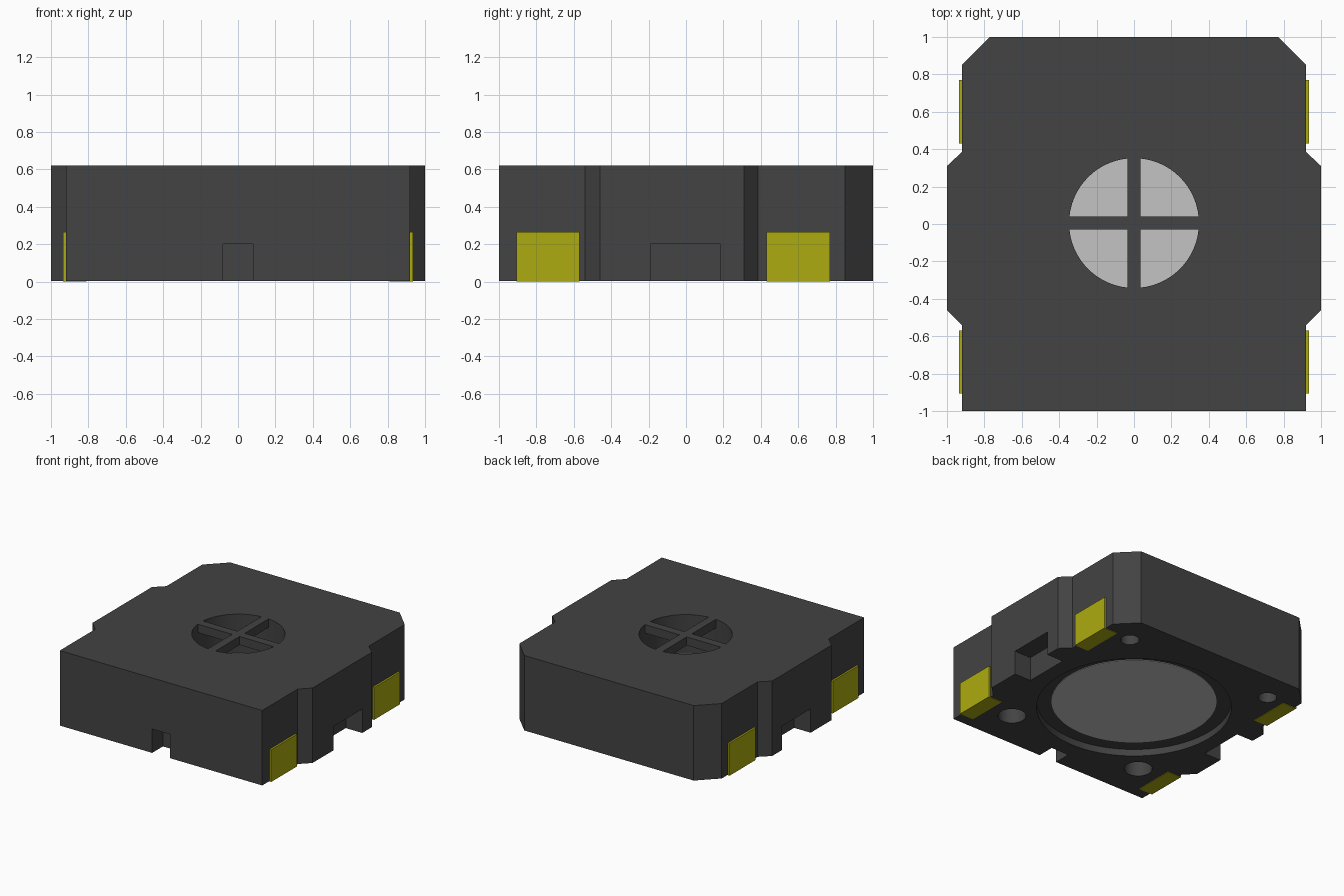
import bpy, bmesh, math

cube = bpy.data.objects.get("Cube")
if cube:
    bpy.data.objects.remove(cube, do_unlink=True)

HEIGHT = 0.62
BASE = 0.004      # the contact pads stand slightly below the housing
CY = 0.005        # centre of the round opening along y


def material(name, rgb):
    m = bpy.data.materials.new(name)
    m.use_nodes = True
    m.diffuse_color = (*rgb, 1)
    m.node_tree.nodes["Principled BSDF"].inputs["Base Color"].default_value = (*rgb, 1)
    return m


dark = material("dark plastic", (0.056, 0.056, 0.056))
silver = material("light grey metal", (0.55, 0.55, 0.55))
yellow = material("yellow metal", (0.42, 0.41, 0.005))


def finish(name, bm, mat):
    bmesh.ops.recalc_face_normals(bm, faces=bm.faces)
    mesh = bpy.data.meshes.new(name)
    bm.to_mesh(mesh)
    bm.free()
    mesh.materials.append(mat)
    ob = bpy.data.objects.new(name, mesh)
    bpy.context.collection.objects.link(ob)
    return ob


def prism(name, points, z0, z1, mat):
    bm = bmesh.new()
    face = bm.faces.new([bm.verts.new((x, y, z0)) for x, y in points])
    top = bmesh.ops.extrude_face_region(bm, geom=[face])["geom"]
    verts = [v for v in top if isinstance(v, bmesh.types.BMVert)]
    bmesh.ops.translate(bm, verts=verts, vec=(0, 0, z1 - z0))
    return finish(name, bm, mat)


def box(name, x0, x1, y0, y1, z0, z1, mat):
    return prism(name, [(x0, y0), (x1, y0), (x1, y1), (x0, y1)], z0, z1, mat)


def cylinder(name, x, y, r, z0, z1, mat, n=64):
    ring = [(x + r * math.cos(2 * math.pi * i / n),
             y + r * math.sin(2 * math.pi * i / n)) for i in range(n)]
    return prism(name, ring, z0, z1, mat)


def activate(ob):
    bpy.ops.object.select_all(action='DESELECT')
    ob.select_set(True)
    bpy.context.view_layer.objects.active = ob


def smooth(ob):
    activate(ob)
    bpy.ops.object.shade_smooth_by_angle(angle=math.radians(30))


# Housing outline: right half, mirrored
half = [(0.92, -1), (0.92, -0.54), (1, -0.46), (1, 0.31),
        (0.92, 0.385), (0.92, 0.85), (0.77, 1)]
outline = half + [(-x, y) for x, y in reversed(half)]
housing = prism("housing", outline, BASE, HEIGHT, dark)

# Cutters: sound opening, bottom recess with disc seat, notches, peg holes
cutters = [
    cylinder("cut_opening", 0, CY, 0.347, 0.2, 0.8, dark),
    cylinder("cut_recess", 0, 0, 0.727, -0.1, 0.06, dark, 96),
    cylinder("cut_seat", 0, 0, 0.616, -0.1, 0.3, dark, 96),
    box("cut_front_notch", -0.08, 0.08, -1.1, -0.86, -0.1, 0.2, dark),
]
for s in (-1, 1):
    xs = sorted((s * 0.85, s * 1.1))
    cutters += [
        box("cut_side_notch", *xs, -0.19, 0.185, -0.1, 0.2, dark),
        cylinder("cut_front_hole", s * 0.615, -0.685, 0.105, -0.1, 0.2, dark, 40),
        cylinder("cut_back_hole", s * 0.67, 0.75, 0.07, -0.1, 0.2, dark, 40),
    ]
activate(housing)
for c in cutters:
    mod = housing.modifiers.new(c.name, 'BOOLEAN')
    mod.operation = 'DIFFERENCE'
    mod.solver = 'EXACT'
    mod.object = c
    bpy.ops.object.modifier_apply(modifier=mod.name)
    bpy.data.objects.remove(c, do_unlink=True)
smooth(housing)

# Metal disc, seen through the opening and from below
smooth(cylinder("sound_disc", 0, 0, 0.616, 0.056, 0.3, silver, 96))

# Cross bars over the opening, flush with the top
w, r = 0.035, 0.36
cross = [(r, -w), (r, w), (w, w), (w, r), (-w, r), (-w, w),
         (-r, w), (-r, -w), (-w, -w), (-w, -r), (w, -r), (w, -w)]
prism("opening_cross", [(x * 0.965, y * 0.965 + CY) for x, y in cross],
      HEIGHT - 0.07, HEIGHT, dark)

# Contact pads: L-shaped strips wrapping from the side to the underside
for side, s in (("left", 1), ("right", -1)):
    for place, y0, y1 in (("front", -0.905, -0.57), ("back", 0.43, 0.77)):
        bm = bmesh.new()
        profile = [(0.81, 0), (0.935, 0), (0.935, 0.265), (0.918, 0.265),
                   (0.918, 0.012), (0.81, 0.012)]
        face = bm.faces.new([bm.verts.new((s * x, y0, z)) for x, z in profile])
        ext = bmesh.ops.extrude_face_region(bm, geom=[face])["geom"]
        bmesh.ops.translate(bm, vec=(0, y1 - y0, 0),
                            verts=[v for v in ext if isinstance(v, bmesh.types.BMVert)])
        finish(f"{place}_{side}_contact_pad", bm, yellow)
